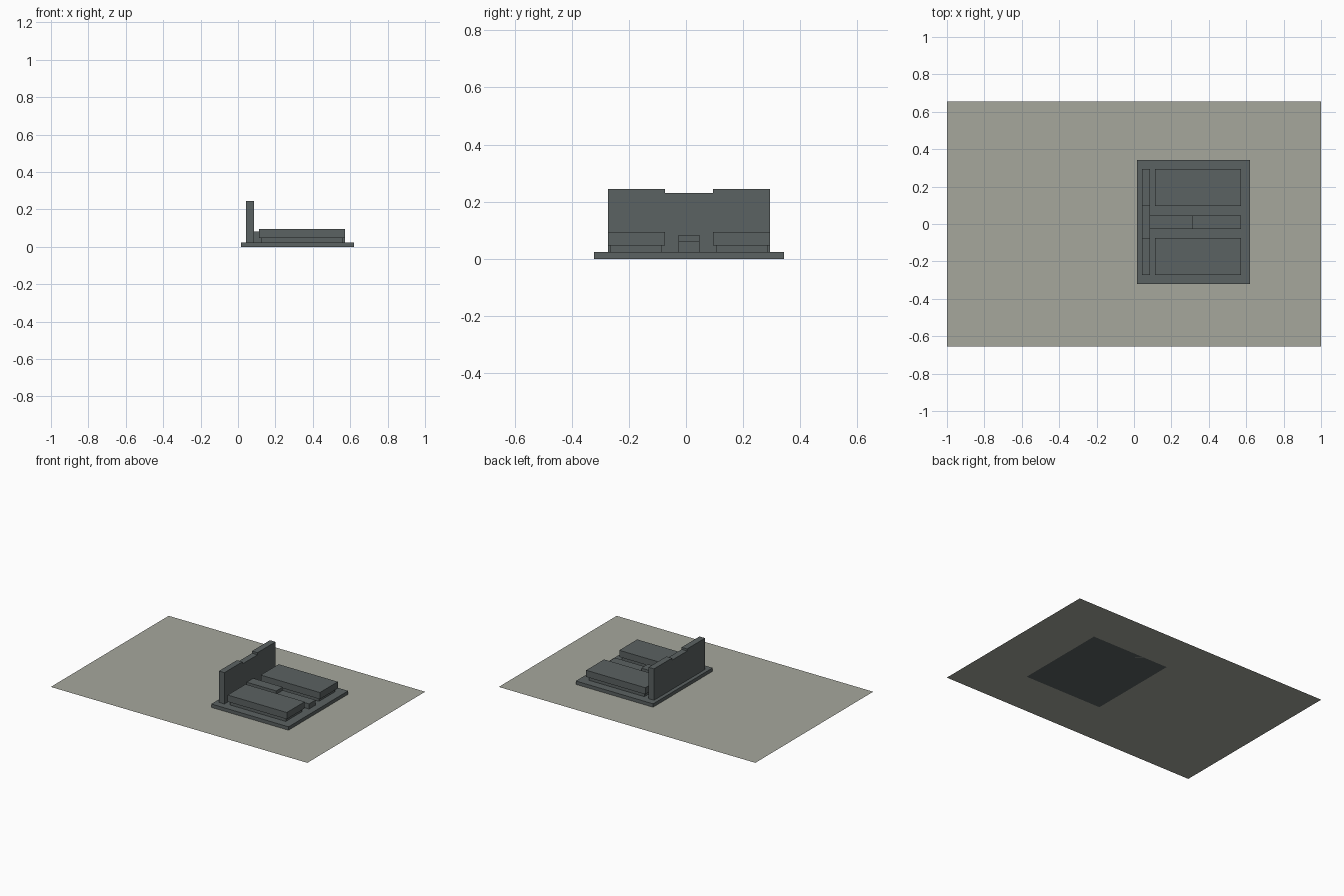
import bpy

if "Cube" in bpy.data.objects:
    bpy.data.objects.remove(bpy.data.objects["Cube"])


def material(name, rgb):
    m = bpy.data.materials.new(name)
    m.diffuse_color = (*rgb, 1.0)
    m.use_nodes = True
    m.node_tree.nodes["Principled BSDF"].inputs["Base Color"].default_value = m.diffuse_color
    return m


SLATE = material("dark slate", (0.105, 0.122, 0.122))
GROUND = material("pale olive grey", (0.38, 0.39, 0.335))
YC = 0.0105  # symmetry line of the building in y


def box(name, x, y, z, mat=SLATE):
    verts = [(a, b, c) for c in z for b in y for a in x]
    faces = [(0, 2, 3, 1), (4, 5, 7, 6), (0, 1, 5, 4),
             (2, 6, 7, 3), (0, 4, 6, 2), (1, 3, 7, 5)]
    me = bpy.data.meshes.new(name)
    me.from_pydata(verts, [], faces)
    me.materials.append(mat)
    ob = bpy.data.objects.new(name, me)
    bpy.context.collection.objects.link(ob)
    return ob


# flat ground sheet
me = bpy.data.meshes.new("ground_sheet")
me.from_pydata([(-1, -.656, 0), (1, -.656, 0), (1, .656, 0), (-1, .656, 0)],
               [], [(0, 1, 2, 3)])
me.materials.append(GROUND)
bpy.context.collection.objects.link(bpy.data.objects.new("ground_sheet", me))

# base plinth
box("plinth", (0.017, 0.619), (YC - 0.332, YC + 0.332), (0, 0.024))

# rear wall: low middle and two taller ends
box("wall_middle", (0.043, 0.086), (YC - 0.0845, YC + 0.0845), (0.024, 0.23))
for side, s in (("left", -1), ("right", 1)):
    def span(a, b):
        return sorted((YC + s * a, YC + s * b))
    box(f"wall_end_{side}", (0.043, 0.086), span(0.0845, 0.284), (0.024, 0.245))
    # side blocks: recessed foot and overhanging slab
    box(f"block_foot_{side}", (0.124, 0.558), span(0.096, 0.275), (0.024, 0.047))
    box(f"block_slab_{side}", (0.111, 0.572), span(0.0845, 0.284), (0.047, 0.094))

# central strip: long lower layers and short upper layers
for i, (x1, z0, z1) in enumerate([(0.572, 0.024, 0.049), (0.572, 0.049, 0.06),
                                  (0.316, 0.06, 0.072), (0.316, 0.072, 0.083)]):
    box(f"centre_layer_{i + 1}", (0.086, x1), (YC - 0.036, YC + 0.036), (z0, z1))
